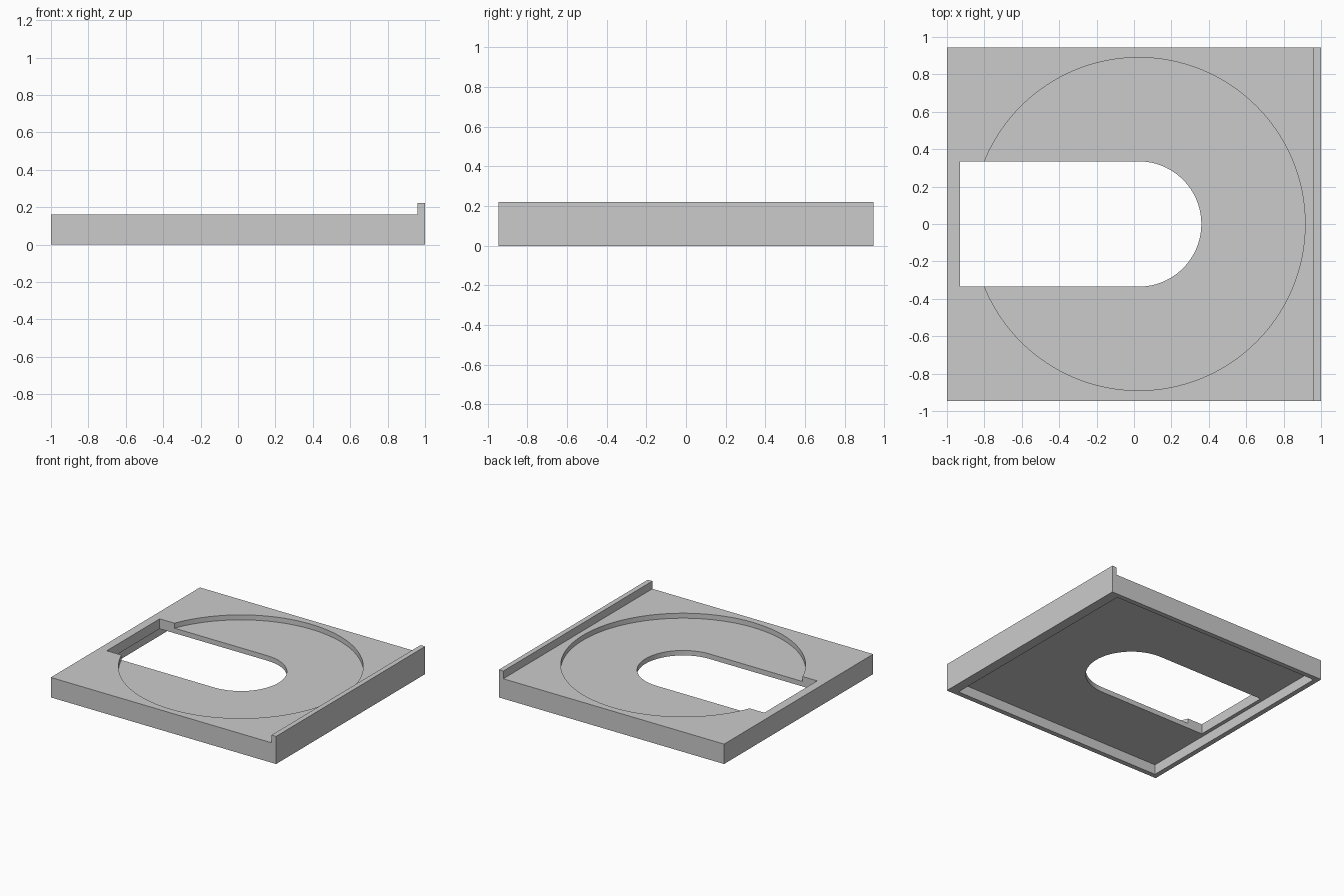
import bpy, bmesh, math

if "Cube" in bpy.data.objects:
    bpy.data.objects.remove(bpy.data.objects["Cube"])

HALF_Y = 0.945
CX = 0.025            # shared centre of the round recess and slot end


def prism(name, outline, lo, hi, axis="z"):
    """Extrude a closed 2D outline along z (x,y points) or y (x,z points)."""
    bm = bmesh.new()
    pts = [(a, b, lo) if axis == "z" else (a, lo, b) for a, b in outline]
    face = bm.faces.new([bm.verts.new(p) for p in pts])
    ext = bmesh.ops.extrude_face_region(bm, geom=[face])
    verts = [g for g in ext["geom"] if isinstance(g, bmesh.types.BMVert)]
    d = hi - lo
    bmesh.ops.translate(bm, verts=verts, vec=(0, 0, d) if axis == "z" else (0, d, 0))
    bmesh.ops.recalc_face_normals(bm, faces=bm.faces[:])
    mesh = bpy.data.meshes.new(name)
    bm.to_mesh(mesh)
    bm.free()
    obj = bpy.data.objects.new(name, mesh)
    bpy.context.collection.objects.link(obj)
    return obj


def arc(radius, start, end, steps):
    return [(CX + radius * math.cos(start + (end - start) * i / steps),
             radius * math.sin(start + (end - start) * i / steps))
            for i in range(steps + 1)]


def cut(target, cutter):
    cutter.hide_render = True
    mod = target.modifiers.new(cutter.name, "BOOLEAN")
    mod.operation = "DIFFERENCE"
    mod.solver = "EXACT"
    mod.object = cutter
    bpy.context.view_layer.objects.active = target
    bpy.ops.object.modifier_apply(modifier=mod.name)
    bpy.data.objects.remove(cutter)


# Plate with raised lip along the right edge
plate = prism("base_plate", [(-1, 0), (1, 0), (1, 0.222), (0.96, 0.222),
                             (0.96, 0.16), (-1, 0.16)], -HALF_Y, HALF_Y, "y")

# Hollow underside
y = HALF_Y - 0.04
cut(plate, prism("underside_cutter", [(-0.96, -y), (0.92, -y), (0.92, y), (-0.96, y)],
                 -0.1, 0.08))

# Shallow round recess
cut(plate, prism("recess_cutter", arc(0.89, 0, 2 * math.pi, 128)[:-1], 0.12, 0.3))

# Through slot with one rounded end
slot = [(-0.93, -0.335)] + arc(0.335, -math.pi / 2, math.pi / 2, 48) + [(-0.93, 0.335)]
cut(plate, prism("slot_cutter", slot, -0.1, 0.3))

# Smooth curved walls, crisp edges
bpy.ops.object.select_all(action="DESELECT")
plate.select_set(True)
bpy.context.view_layer.objects.active = plate
bpy.ops.object.shade_smooth_by_angle(angle=math.radians(30))
